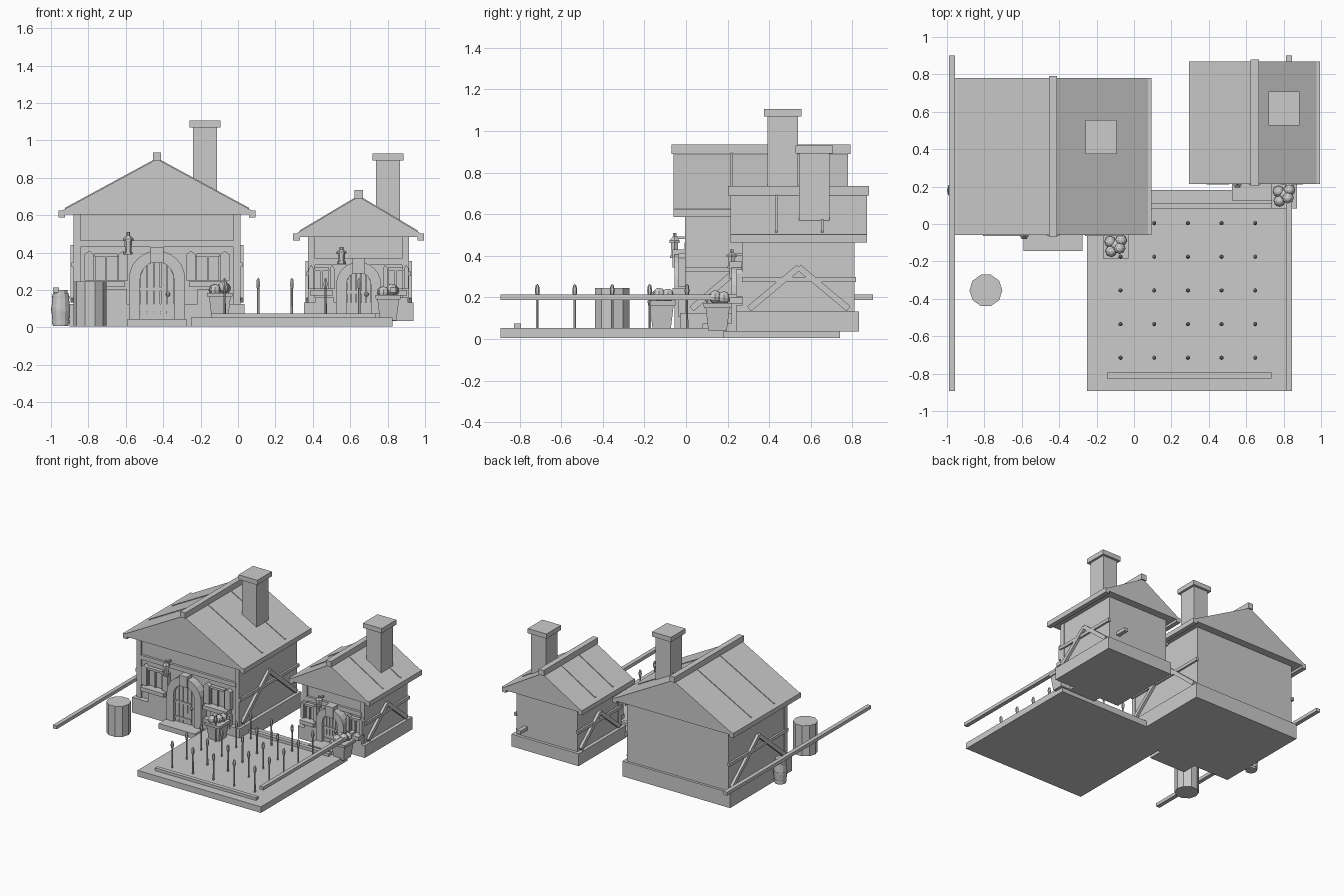
import bpy, bmesh
from math import sin, cos, pi, atan2, hypot
from mathutils import Matrix, Vector

if "Cube" in bpy.data.objects:
    bpy.data.objects.remove(bpy.data.objects["Cube"])


def add(name, bm):
    bmesh.ops.recalc_face_normals(bm, faces=bm.faces)
    me = bpy.data.meshes.new(name)
    bm.to_mesh(me)
    bm.free()
    ob = bpy.data.objects.new(name, me)
    bpy.context.collection.objects.link(ob)
    return ob


def box(name, x0, x1, y0, y1, z0, z1):
    bm = bmesh.new()
    bmesh.ops.create_cube(bm, size=1)
    for v in bm.verts:
        v.co = Vector((x0 + (v.co.x + .5) * (x1 - x0), y0 + (v.co.y + .5) * (y1 - y0),
                       z0 + (v.co.z + .5) * (z1 - z0)))
    return add(name, bm)


def prism(name, pts, y0, y1):
    """Extrude an x-z outline along y."""
    bm = bmesh.new()
    a = [bm.verts.new((x, y0, z)) for x, z in pts]
    b = [bm.verts.new((x, y1, z)) for x, z in pts]
    bm.faces.new(a)
    bm.faces.new(b)
    for i in range(len(pts)):
        j = (i + 1) % len(pts)
        bm.faces.new((a[i], a[j], b[j], b[i]))
    return add(name, bm)


def lathe(name, x, y, prof, n, turn=0.0):
    """Revolve (radius, z) points about a vertical axis, closed at both ends."""
    bm = bmesh.new()
    rings = [[bm.verts.new((x + r * cos(turn + 2 * pi * i / n), y + r * sin(turn + 2 * pi * i / n), z))
              for i in range(n)] for r, z in prof]
    for a, b in zip(rings, rings[1:]):
        for i in range(n):
            bm.faces.new((a[i], a[(i + 1) % n], b[(i + 1) % n], b[i]))
    bm.faces.new(rings[0])
    bm.faces.new(rings[-1])
    return add(name, bm)


def ball(name, x, y, z, r, u=8, v=6):
    bm = bmesh.new()
    bmesh.ops.create_uvsphere(bm, u_segments=u, v_segments=v, radius=1)
    for p in bm.verts:
        p.co = Vector((x + p.co.x * r[0], y + p.co.y * r[1], z + p.co.z * r[2]))
    return add(name, bm)


def side_brace(name, x, ya, za, yb, zb, w=.03):
    """Slanted timber in the y-z plane."""
    ln = hypot(yb - ya, zb - za)
    ob = box(name, -.015, .015, -ln / 2, ln / 2, -w / 2, w / 2)
    ob.data.transform(Matrix.Translation((x, (ya + yb) / 2, (za + zb) / 2)) @
                      Matrix.Rotation(atan2(zb - za, yb - ya), 4, 'X'))


def arc(cx, cz, r, n=12):
    return [(cx + r * cos(pi * i / n), cz + r * sin(pi * i / n)) for i in range(n + 1)]


def house(p, cx, z0, hw, wy, py, plinth_top, ry, rhw, eave, ridge, beam, rail, apex,
          door, win, battens, lantern, step, chimney):
    y = wy[0]
    # body
    box(p + "_plinth", cx - hw - .022, cx + hw + .022, *py, z0, plinth_top)
    box(p + "_walls", cx - hw + .005, cx + hw - .005, y + .01, wy[1], z0 + .02, eave + .005)
    for s in (-1, 1):
        a, b = sorted((cx + s * hw, cx + s * (hw - .037)))
        box(p + "_corner_post", a, b, y - .005, y + .03, z0 + .02, eave)
    box(p + "_front_beam", cx - hw + .03, cx + hw - .03, y - .008, y + .02, beam - .017, beam + .017)
    # side timbers
    mid = (wy[0] + wy[1]) / 2
    half = (apex - .145) / .9
    for s in (-1, 1):
        x = cx + s * hw
        box(p + "_side_rail", x - .01, x + .01, y - .005, wy[1] + .008, rail - .012, rail + .012)
        for t in (-1, 1):
            side_brace(p + "_side_brace", x, mid + t * half, .145, mid, apex - .015)
    # roof
    prism(p + "_roof", [(cx - rhw + .01, eave), (cx + rhw - .01, eave),
                        (cx + rhw - .01, eave + .015), (cx, ridge), (cx - rhw + .01, eave + .015)], *ry)
    box(p + "_ridge_beam", cx - .022, cx + .022, ry[0] - .01, ry[1] + .01, ridge - .01, ridge + .035)
    for s in (-1, 1):
        x = cx + s * (rhw - .018)
        box(p + "_eave_beam", x - .018, x + .018, *ry, eave - .018, eave + .02)
        for b in battens:
            e = cx + s * (rhw - .035)
            k = eave + .015 + (ridge - eave - .015) * .025 / (rhw - .01)
            prism(p + "_roof_batten", [(cx, ridge), (cx, ridge + .006), (e, k + .006), (e, k)],
                  b - .006, b + .006)
    # arched door
    ro, ri, cz = door
    zb = z0 + .03
    prism(p + "_door_arch", [(cx + ro, zb)] + arc(cx, cz, ro) + [(cx - ro, zb), (cx - ri, zb)] +
          arc(cx, cz, ri)[::-1] + [(cx + ri, zb)], y - .055, y + .02)
    n = 5
    for i in range(n):
        x0 = -ri + 2 * ri * i / n + .002
        x1 = -ri + 2 * ri * (i + 1) / n - .002
        top = [(cx + x, cz + max(ri * ri - x * x, 0) ** .5) for x in (x1, (x0 + x1) / 2, x0)]
        prism(p + "_door_plank", [(cx + x0, zb), (cx + x1, zb)] + top, y - .035, y + .015)
    for f in (.2, .75):
        h = zb + f * (cz - zb)
        box(p + "_door_strap", cx - ri, cx + ri * .6, y - .042, y - .03, h - .009, h + .009)
    ball(p + "_door_knob", cx + ri * .65, y - .045, (zb + cz) / 2 + .03, (.012,) * 3)
    kz = cz + (ro + ri) / 2
    box(p + "_keystone", cx - .034, cx + .034, y - .065, y, kz - .035, kz + .05)
    box(p + "_door_step", cx - step[0], cx + step[0], step[1], y, z0, z0 + .04)
    # windows with shutters
    off, wh, sh, w0, w1 = win
    for s in (-1, 1):
        x = cx + s * off
        box(p + "_window_pane", x - wh, x + wh, y - .012, y + .02, w0, w1 - .01)
        for dx in (-wh, 0, wh):
            box(p + "_window_bar", x + dx - .005, x + dx + .005, y - .025, y, w0, w1 - .01)
        box(p + "_window_lintel", x - wh, x + wh, y - .03, y, w1 - .012, w1 + .005)
        box(p + "_window_sill", x - wh - sh * .8, x + wh + sh * .8, y - .065, y, w0 - .035, w0 - .005)
        box(p + "_panel_below_window", x - wh * .9, x + wh + sh, y - .035, y, plinth_top - .02, w0 - .045)
        for t in (-1, 1):
            c = x + t * (wh + sh / 2 + .004)
            prism(p + "_shutter", [(c - sh / 2, w0), (c + sh / 2, w0), (c + sh / 2, w1),
                                   (c, w1 + .02), (c - sh / 2, w1)], y - .035, y)
    # lantern on a bracket
    lx, l0, l1 = lantern
    ly = y - .055
    d = l1 - l0
    box(p + "_lantern_bracket", lx - .006, lx + .006, ly, y, l1 - .03, l1 - .018)
    lathe(p + "_lantern", lx, ly, [(.024, l0), (.024, l0 + .012), (.017, l0 + .012), (.02, l0 + d * .6),
                                   (.028, l0 + d * .6), (.028, l0 + d * .7), (.01, l0 + d * .85),
                                   (.01, l1)], 6)
    # chimney
    x, yc, base, top = chimney
    box(p + "_chimney", x - .064, x + .064, yc - .073, yc + .073, base, top - .03)
    box(p + "_chimney_cap", x - .082, x + .082, yc - .091, yc + .091, top - .037, top)


house("large_house", -.433, .005, .447, (0, .72), (-.03, .74), .125, (-.06, .78), .527, .605, .9,
      .447, .335, .445, (.15, .09, .26), (.272, .062, .05, .25, .39), (.22, .505),
      (-.587, .39, .51), (.158, -.145), (-.176, .465, .65, 1.107))
house("small_house", .645, .035, .27, (.275, .81), (.24, .833), .132, (.213, .87), .35, .483, .7,
      .352, .287, .36, (.12, .065, .23), (.198, .04, .025, .205, .315), (.435, .655),
      (.553, .34, .43), (.12, .125), (.802, .617, .55, .93))

# garden bed with edging and crop rows
box("garden_bed", -.25, .825, -.893, .182, .005, .053)
for yc in (-.81, .095):
    box("bed_edging", -.145, .735, yc - .016, yc + .016, .045, .075)
for i in range(5):
    for j in range(5):
        x, y = -.072 + .18 * i, -.715 + .18 * j
        lathe("crop_stem", x, y, [(.007, .05), (.006, .21)], 6)
        ball("crop_head", x, y, .232, (.012, .012, .034), 6, 4)

# fence rails
for x in (-.972, .829):
    box("fence_rail", x - .016, x + .016, -.893, .9, .187, .213)

# stump and barrel
lathe("round_stump", -.792, -.355, [(.088, .005), (.088, .245)], 10)
bx, by = -.948, .18
lathe("barrel", bx, by, [(.042, .008), (.05, .095), (.042, .185)], 12)
lathe("barrel_lid", bx, by, [(.036, .18), (.036, .2)], 12)
for z in (.03, .095, .16):
    lathe("barrel_hoop", bx, by, [(.046 if z != .095 else .052, z - .008),
                                  (.046 if z != .095 else .052, z + .008)], 12)

# flower pots
q = 2 ** .5
for x, y, z in ((-.097, -.117, .05), (.803, .152, .038)):
    lathe("flower_pot", x, y, [(.044 * q, z), (.058 * q, z + .115)], 4, pi / 4)
    lathe("flower_pot_rim", x, y, [(.066 * q, z + .112), (.068 * q, z + .135)], 4, pi / 4)
    for dx, dy, dz in ((-.03, .022, .15), (.028, .03, .16), (-.025, -.028, .15), (.02, -.012, .165),
                       (-.002, .005, .15)):
        ball("flower_bloom", x + dx, y + dy, z + dz, (.031,) * 3)
